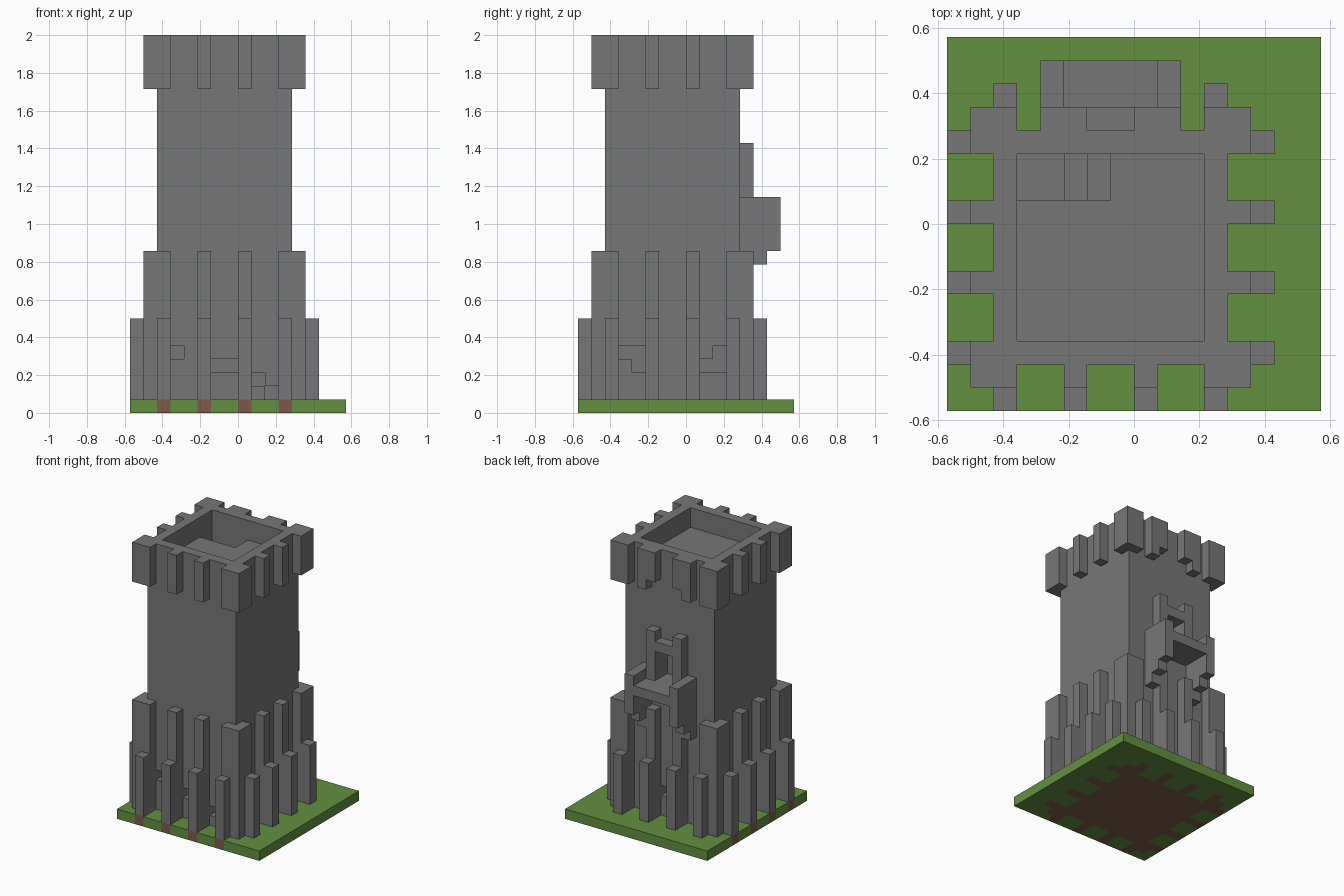
import bpy
import bmesh
from mathutils import Vector

cube = bpy.data.objects.get("Cube")
if cube:
    bpy.data.objects.remove(cube, do_unlink=True)

U = 1 / 14          # edge of one building block
HALF = 8            # half the plot width, in blocks


def material(name, rgb):
    m = bpy.data.materials.new(name)
    m.use_nodes = True
    m.diffuse_color = (*rgb, 1)
    bsdf = next(n for n in m.node_tree.nodes if n.type == 'BSDF_PRINCIPLED')
    bsdf.inputs["Base Color"].default_value = (*rgb, 1)
    bsdf.inputs["Roughness"].default_value = 0.9
    return m


STONE = material("stone grey", (0.184, 0.184, 0.184))
GRASS = material("grass green", (0.122, 0.279, 0.051))
EARTH = material("earth brown", (0.21, 0.102, 0.064))


def box(x, y, z):
    """Set of block cells filling three (start, end) ranges."""
    return {(i, j, k) for i in range(*x) for j in range(*y) for k in range(*z)}


def build(name, cells, mat):
    """Mesh the outer skin of a set of cells and merge flat areas."""
    bm = bmesh.new()
    verts = {}

    def vert(p):
        key = tuple(round(c) for c in p)
        if key not in verts:
            x, y, z = key
            verts[key] = bm.verts.new(((x - HALF) * U, (y - HALF) * U, z * U))
        return verts[key]

    for cell in cells:
        for axis in range(3):
            for side in (0, 1):
                step = [0, 0, 0]
                step[axis] = 2 * side - 1
                if tuple(c + s for c, s in zip(cell, step)) in cells:
                    continue
                a, b = Vector(), Vector()
                a[(axis + 1) % 3] = 1
                b[(axis + 2) % 3] = 1
                o = Vector(cell)
                o[axis] += side
                quad = [o, o + a, o + a + b, o + b]
                if not side:
                    quad.reverse()
                bm.faces.new([vert(p) for p in quad])
    bmesh.ops.dissolve_limit(bm, angle_limit=0.01, verts=bm.verts[:], edges=bm.edges[:])
    mesh = bpy.data.meshes.new(name)
    bm.to_mesh(mesh)
    bm.free()
    mesh.materials.append(mat)
    obj = bpy.data.objects.new(name, mesh)
    bpy.context.collection.objects.link(obj)
    return obj


def four_sides(cells):
    """Repeat front cells on all sides of the square tower."""
    out = set()
    for x, y, z in cells:
        for _ in range(4):
            out.add((x, y, z))
            x, y = 13 - y, x
    return out


# Tower body with sunken roof deck and stairwell
body = box((2, 12), (2, 12), (1, 28))
body -= box((3, 11), (3, 11), (26, 28))
for start, end, floor in ((3, 5, 23), (5, 6, 24), (6, 7, 25)):
    body -= box((start, end), (9, 11), (floor, 26))

# Doorway onto the balcony
body -= box((6, 8), (11, 12), (15, 18))

# Missing stones near the foot of the walls
for x, z in ((3, 4), (6, 3), (7, 3), (9, 2), (10, 1)):
    body -= {(x, 2, z)}
for y, z in ((3, 4), (4, 4), (4, 3), (9, 3), (10, 4), (10, 3)):
    body -= {(11, y, z)}
body -= {(7, 11, 3)}
build("tower_body", body, STONE)

# Buttresses: a tall inner row with wide corners, a short outer row
RIBS = (2, 5, 8, 11)
inner, outer, crown = set(), set(), set()
for r in RIBS:
    lo, hi = (1 if r == 2 else r), (13 if r == 11 else r + 1)
    inner |= box((lo, hi), (1, 2), (1, 12))
    crown |= box((lo, hi), (1, 2), (24, 28))
    outer |= box((r, r + 1), (0, 1), (1, 7))
inner, outer, crown = map(four_sides, (inner, outer, crown))
build("tall_buttresses", inner, STONE)
build("short_buttresses", outer, STONE)

# Battlement ribs, with wider stepped ones above the balcony
crown -= box((4, 10), (12, 13), (24, 25))
for x in (4, 9):
    crown |= box((x, x + 1), (12, 13), (24, 28))
build("battlement_ribs", crown, STONE)

# Balcony slab, side walls and stepped brackets
build("balcony_floor", box((5, 9), (12, 15), (14, 15)), STONE)
for name, x in (("right", 4), ("left", 9)):
    wall = box((x, x + 1), (12, 15), (12, 16))
    wall |= box((x, x + 1), (12, 14), (11, 12))
    wall |= box((x, x + 1), (12, 13), (10, 11))
    build("balcony_wall_" + name, wall, STONE)

# Door frame
frame = box((5, 6), (12, 13), (15, 20)) | box((8, 9), (12, 13), (15, 20))
frame |= box((6, 8), (12, 13), (18, 19))
build("door_frame", frame, STONE)

# Ground: earth under the tower footprint, grass around it
plot = box((0, 16), (0, 16), (0, 1))
earth = {(x, y, 0) for x, y, z in body | inner | outer if z < 7}
build("earth_footing", earth, EARTH)
build("grass_plot", plot - earth, GRASS)
